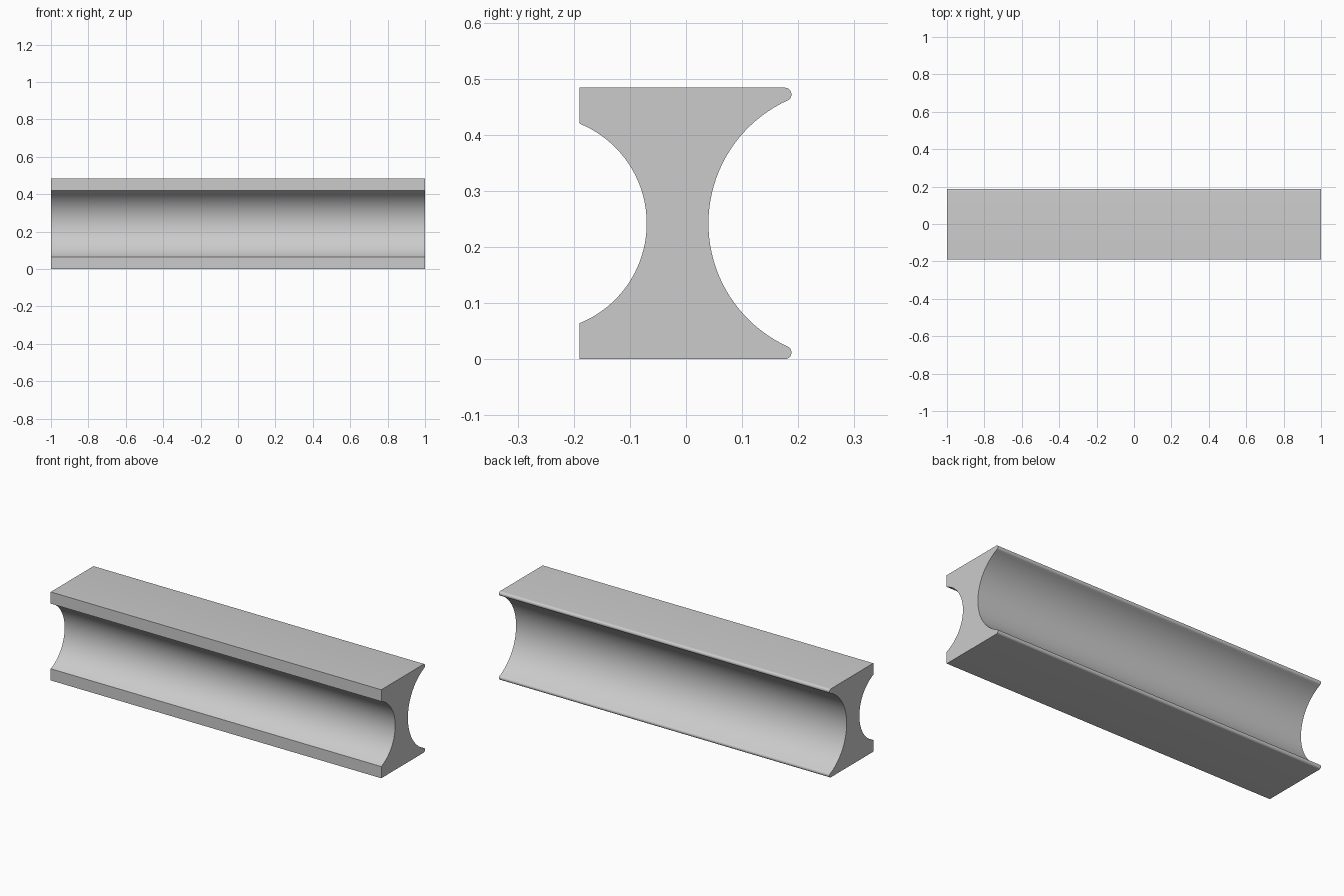
import bpy, bmesh
from math import sin, cos, asin, radians

cube = bpy.data.objects.get("Cube")
if cube:
    bpy.data.objects.remove(cube, do_unlink=True)

HEIGHT, MID = 0.484, 0.242


def arc(cy, cz, r, start, end, steps):
    """Points on a circular arc in the y-z plane."""
    angles = [start + (end - start) * i / steps for i in range(steps + 1)]
    return [(cy + r * cos(a), cz + r * sin(a)) for a in angles]


# Upper half of the profile, from the back groove round to the front groove
back_r, front_r = 0.241, 0.192
back_end = asin(0.22 / back_r)
front_end = asin(0.178 / front_r)
upper = arc(0.281, MID, back_r, radians(180), radians(180) - back_end, 20)
upper += arc(0.176, 0.472, 0.012, radians(-50), radians(90), 10)   # rounded lip
upper.append((-0.19, HEIGHT))
upper += arc(-0.262, MID, front_r, front_end, 0, 20)

# Mirror for the lower half
lower = [(y, HEIGHT - z) for y, z in reversed(upper[1:-1])]
profile = upper + lower

# Extrude the profile along the length
bm = bmesh.new()
end_face = bm.faces.new([bm.verts.new((-1, y, z)) for y, z in profile])
extruded = bmesh.ops.extrude_face_region(bm, geom=[end_face], use_keep_orig=True)
moved = [v for v in extruded["geom"] if isinstance(v, bmesh.types.BMVert)]
bmesh.ops.translate(bm, vec=(2, 0, 0), verts=moved)
bmesh.ops.recalc_face_normals(bm, faces=bm.faces)
mesh = bpy.data.meshes.new("grooved_bar")
bm.to_mesh(mesh)
bm.free()

bar = bpy.data.objects.new("grooved_bar", mesh)
bpy.context.collection.objects.link(bar)

# Plain grey finish
grey = bpy.data.materials.new("light_grey")
grey.use_nodes = True
grey.diffuse_color = (0.6, 0.6, 0.6, 1)
grey.node_tree.nodes["Principled BSDF"].inputs["Base Color"].default_value = (0.6, 0.6, 0.6, 1)
mesh.materials.append(grey)

# Smooth grooves with crisp edges
bpy.ops.object.select_all(action="DESELECT")
bar.select_set(True)
bpy.context.view_layer.objects.active = bar
bpy.ops.object.shade_smooth_by_angle(angle=radians(30))
